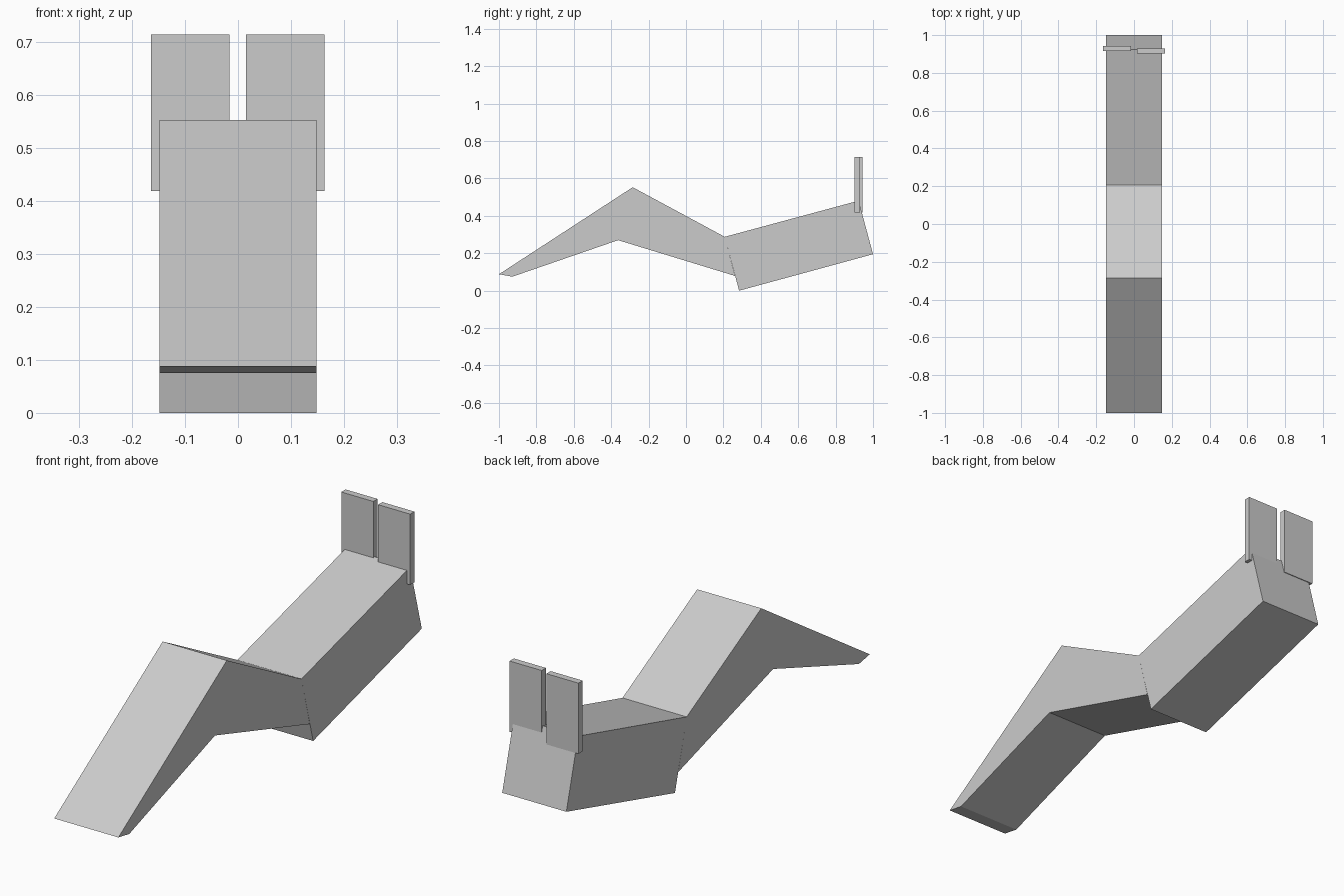
import bpy, bmesh

if "Cube" in bpy.data.objects:
    bpy.data.objects.remove(bpy.data.objects["Cube"])


def extrude_profile(name, profile, x0, x1):
    """Extrude a (y, z) profile along x."""
    bm = bmesh.new()
    face = bm.faces.new([bm.verts.new((x0, y, z)) for y, z in profile])
    ext = bmesh.ops.extrude_face_region(bm, geom=[face])
    moved = [v for v in ext["geom"] if isinstance(v, bmesh.types.BMVert)]
    bmesh.ops.translate(bm, verts=moved, vec=(x1 - x0, 0, 0))
    bmesh.ops.recalc_face_normals(bm, faces=bm.faces)
    mesh = bpy.data.meshes.new(name)
    bm.to_mesh(mesh)
    bm.free()
    obj = bpy.data.objects.new(name, mesh)
    bpy.context.collection.objects.link(obj)
    return obj


W = 0.148  # half width of the body

# Tapered front wedge
extrude_profile("front_wedge",
                [(-1.0, 0.088), (-0.928, 0.075), (-0.363, 0.27), (-0.285, 0.553)], -W, W)

# Sloping middle section
extrude_profile("middle_section",
                [(-0.363, 0.27), (0.262, 0.079), (0.207, 0.288), (-0.285, 0.553)], -W, W)

# Tilted rear block
extrude_profile("rear_block",
                [(0.284, 0.0), (1.0, 0.195), (0.923, 0.481), (0.207, 0.288)], -W, W)

# Two upright plates, slightly staggered in depth
for name, x0, y0 in (("left_plate", -0.164, 0.915), ("right_plate", 0.015, 0.902)):
    y1 = y0 + 0.028
    extrude_profile(name, [(y0, 0.419), (y1, 0.419), (y1, 0.714), (y0, 0.714)],
                    x0, x0 + 0.148)
